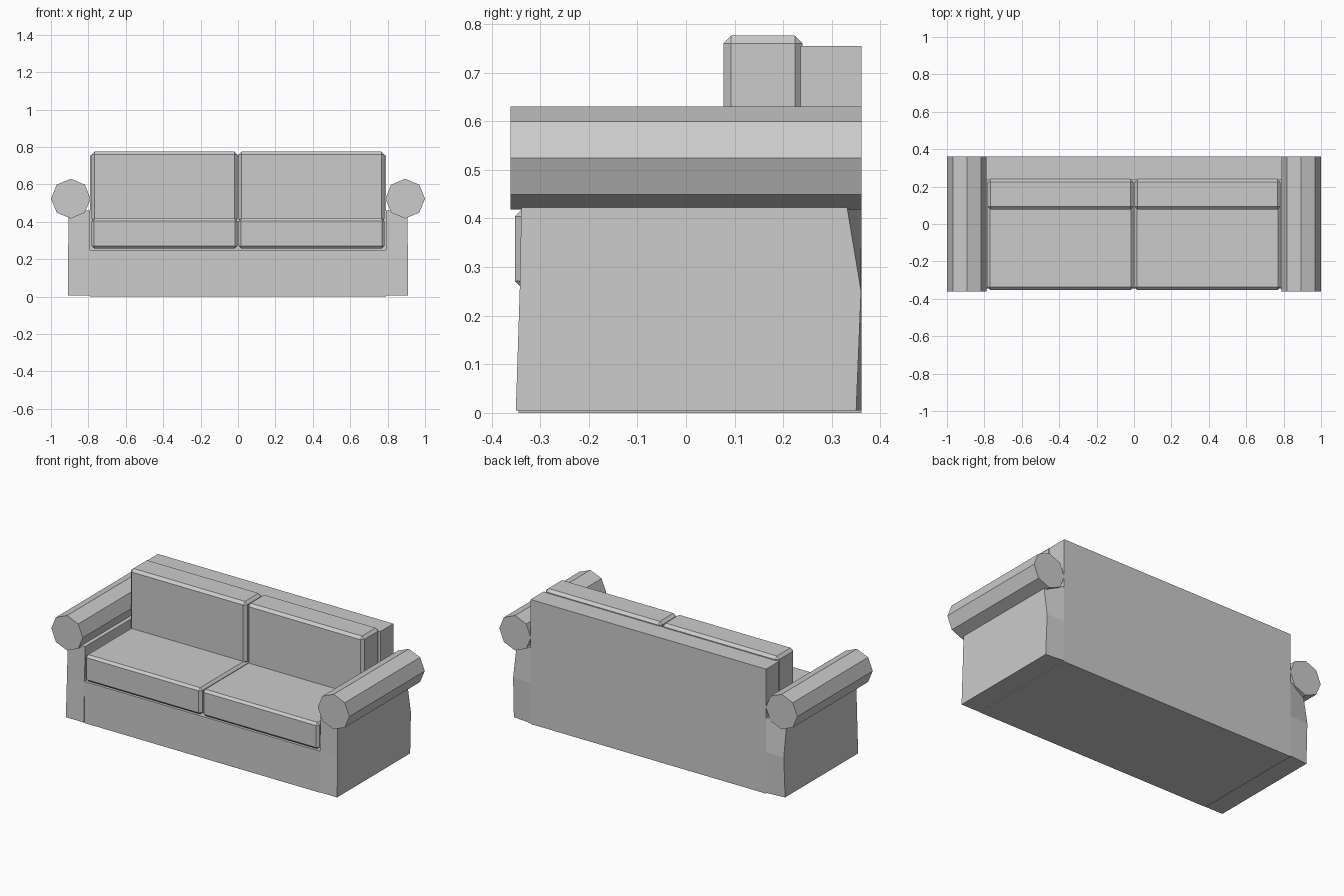
import bpy, bmesh
from mathutils import Matrix

cube = bpy.data.objects.get("Cube")
if cube:
    bpy.data.objects.remove(cube, do_unlink=True)

fabric = bpy.data.materials.new("grey fabric")
fabric.use_nodes = True
GREY = (0.6, 0.6, 0.6, 1)
fabric.diffuse_color = GREY
fabric.node_tree.nodes["Principled BSDF"].inputs["Base Color"].default_value = GREY


def finish(name, bm):
    bmesh.ops.recalc_face_normals(bm, faces=bm.faces)
    mesh = bpy.data.meshes.new(name)
    bm.to_mesh(mesh)
    bm.free()
    mesh.materials.append(fabric)
    ob = bpy.data.objects.new(name, mesh)
    bpy.context.collection.objects.link(ob)
    return ob


def loft(name, rings):
    """Join stacked rings of points into a closed solid."""
    bm = bmesh.new()
    loops = [[bm.verts.new(p) for p in ring] for ring in rings]
    bm.faces.new(loops[0])
    bm.faces.new(loops[-1])
    n = len(loops[0])
    for a, b in zip(loops, loops[1:]):
        for i in range(n):
            j = (i + 1) % n
            bm.faces.new((a[i], a[j], b[j], b[i]))
    return finish(name, bm)


def block(name, x, y, z, bevel=0):
    rings = [[(x[0], y[0], h), (x[1], y[0], h), (x[1], y[1], h), (x[0], y[1], h)] for h in z]
    ob = loft(name, rings)
    if bevel:
        mod = ob.modifiers.new("soft edge", "BEVEL")
        mod.width = bevel
        mod.segments = 1
    return ob


# Frame: low base and upright back
SEAT, INNER, REAR = 0.25, 0.79, 0.361
loft("base", [[(-INNER, f, z), (INNER, f, z), (INNER, REAR, z), (-INNER, REAR, z)]
              for z, f in ((0, -0.345), (SEAT, -0.342))])
block("backrest", (-INNER, INNER), (0.235, REAR), (SEAT, 0.755))

for side, s in (("left", 1), ("right", -1)):
    # Arm panel, with its rear corner cut back towards the top
    rows = [(0.005, 0.91, -0.35, 0.35), (SEAT, 0.908, -0.342, 0.36), (0.46, 0.905, -0.338, 0.325)]
    loft(side + "_arm", [[(s * INNER, front, z), (s * x, front, z), (s * x, back, z), (s * INNER, REAR, z)]
                         for z, x, front, back in rows])

    # Eight-sided arm roll
    bm = bmesh.new()
    bmesh.ops.create_cone(bm, cap_ends=True, segments=8, radius1=0.106, radius2=0.106, depth=0.722)
    bmesh.ops.rotate(bm, verts=bm.verts, matrix=Matrix.Rotation(1.5707963, 3, "X"))
    bmesh.ops.translate(bm, verts=bm.verts, vec=(s * 0.894, 0, 0.524))
    finish(side + "_arm_roll", bm)

    # Cushions
    x = sorted((s * 0.003, s * 0.783))
    block(side + "_seat_cushion", x, (-0.352, 0.2), (0.257, 0.418), 0.014)
    block(side + "_back_cushion", x, (0.077, 0.24), (0.4, 0.776), 0.016)
